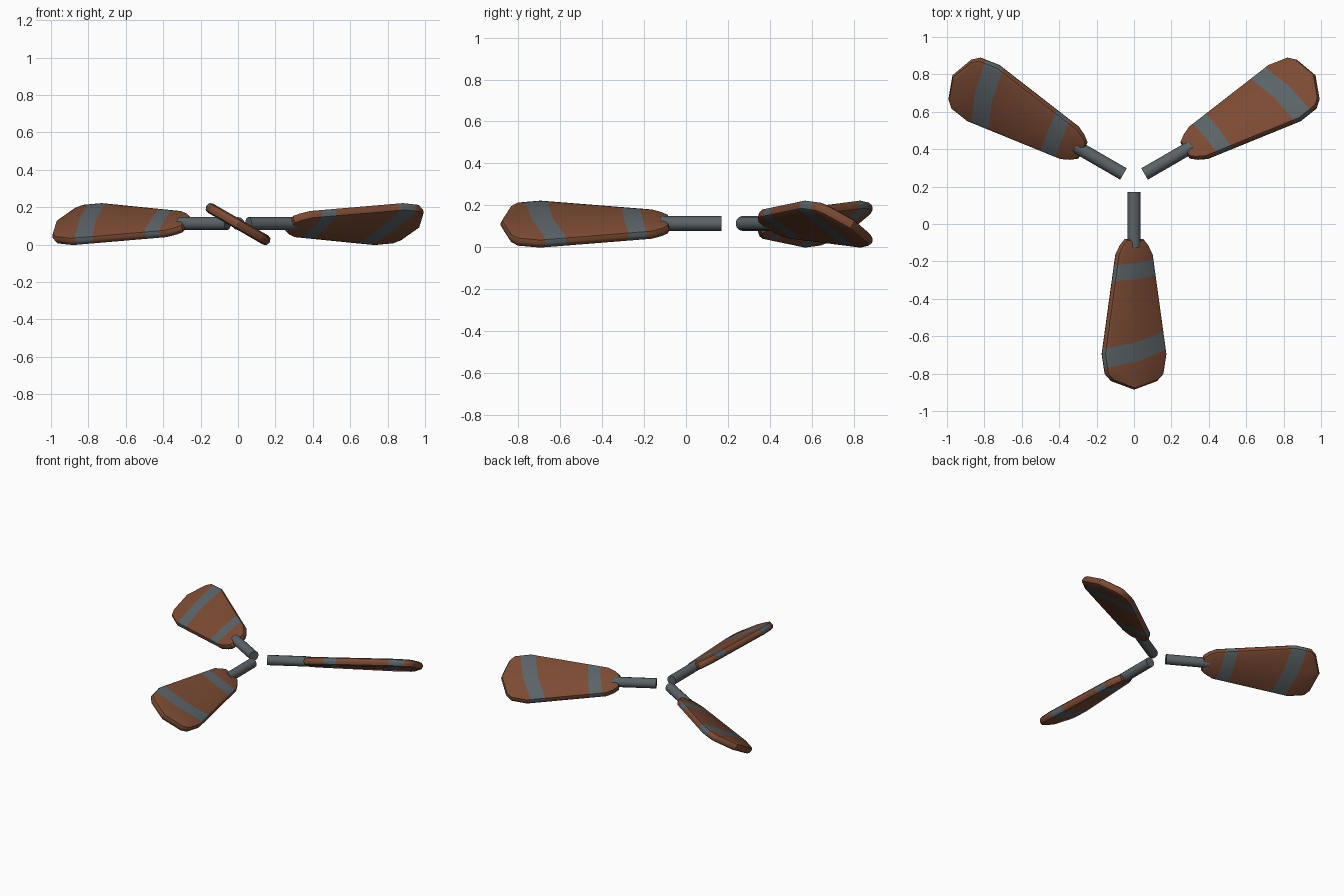
import bpy, bmesh, math
from mathutils import Matrix, Vector

if "Cube" in bpy.data.objects:
    bpy.data.objects.remove(bpy.data.objects["Cube"])

HUB = Vector((0, 0.235, 0.11))     # common centre of the three blades
THICK = 0.028                      # half thickness of a blade


def material(name, rgb):
    m = bpy.data.materials.new(name)
    m.diffuse_color = (*rgb, 1)
    m.use_nodes = True
    m.node_tree.nodes["Principled BSDF"].inputs["Base Color"].default_value = m.diffuse_color
    return m


wood = material("brown wood", (0.20, 0.070, 0.034))
steel = material("grey steel", (0.105, 0.125, 0.137))

# Half outline of the blade: distance along the blade, half width
HALF = [(0.315, 0.055), (0.345, 0.082), (0.395, 0.11), (0.93, 0.195),
        (1.04, 0.176), (1.075, 0.14)]
TIP = (1.12, 0)

# Stripe borders: distance at the raised edge, the middle and the lowered edge
EDGE = 0.19
STRIPES = [((0.462, 0.443, 0.410), (0.545, 0.530, 0.500)),
           ((0.900, 0.868, 0.800), (1.005, 0.972, 0.905))]


def border_at(border, y):
    t = y / EDGE
    return border[1] + (border[2] - border[1]) * t if t > 0 else border[1] + (border[1] - border[0]) * t


def finish(bm, name, mats, matrix, angle):
    bmesh.ops.recalc_face_normals(bm, faces=bm.faces)
    bm.transform(matrix)
    me = bpy.data.meshes.new(name)
    bm.to_mesh(me)
    bm.free()
    for m in mats:
        me.materials.append(m)
    ob = bpy.data.objects.new(name, me)
    bpy.context.collection.objects.link(ob)
    bpy.ops.object.select_all(action='DESELECT')
    ob.select_set(True)
    bpy.context.view_layer.objects.active = ob
    bpy.ops.object.shade_smooth_by_angle(angle=math.radians(angle))
    return ob


def make_blade(name, matrix):
    bm = bmesh.new()
    outline = HALF + [TIP] + [(r, -w) for r, w in reversed(HALF)]
    # extruded outline with rounded rims
    face = bm.faces.new([bm.verts.new((x, y, -THICK)) for x, y in outline])
    ext = bmesh.ops.extrude_face_region(bm, geom=[face])["geom"]
    bmesh.ops.translate(bm, vec=(0, 0, 2 * THICK),
                        verts=[g for g in ext if isinstance(g, bmesh.types.BMVert)])
    bmesh.ops.recalc_face_normals(bm, faces=bm.faces)
    rims = [e for e in bm.edges if abs(e.verts[0].co.z - e.verts[1].co.z) < 1e-5]
    bmesh.ops.bevel(bm, geom=rims, offset=0.024, segments=2, profile=0.5, affect='EDGES')
    # cut the bent stripe borders, one half of the blade at a time
    bmesh.ops.bisect_plane(bm, geom=bm.verts[:] + bm.edges[:] + bm.faces[:],
                           plane_co=(0, 0, 0), plane_no=(0, 1, 0))
    for side in (-1, 1):
        for border in (b for s in STRIPES for b in s):
            faces = [f for f in bm.faces if f.calc_center_median().y * side > 0]
            edges = list({e for f in faces for e in f.edges})
            verts = list({v for f in faces for v in f.verts})
            slope = (border_at(border, side * EDGE) - border[1]) / (side * EDGE)
            bmesh.ops.bisect_plane(bm, geom=verts + edges + faces, plane_co=(border[1], 0, 0),
                                   plane_no=Vector((1, -slope, 0)).normalized())
    # stripes are grey, the rest is wood
    for f in bm.faces:
        c = f.calc_center_median()
        f.material_index = int(any(border_at(a, c.y) < c.x < border_at(b, c.y) for a, b in STRIPES))
    return finish(bm, name, [wood, steel], matrix, 40)


def make_rod(name, matrix):
    bm = bmesh.new()
    start, end = 0.065, 0.36
    place = Matrix.Translation(((start + end) / 2, 0, 0.003)) @ Matrix.Rotation(math.pi / 2, 4, 'Y')
    bmesh.ops.create_cone(bm, cap_ends=True, segments=12, radius1=0.035, radius2=0.035,
                          depth=end - start, matrix=place)
    return finish(bm, name, [steel], matrix, 40)


# three pitched blades on rods, spaced evenly round the hub
for i, deg in enumerate((-90, 30, 150), 1):
    turn = Matrix.Translation(HUB) @ Matrix.Rotation(math.radians(deg), 4, 'Z')
    make_rod(f"blade_rod_{i}", turn)
    make_blade(f"blade_{i}", turn @ Matrix.Rotation(math.radians(-30), 4, 'X'))
